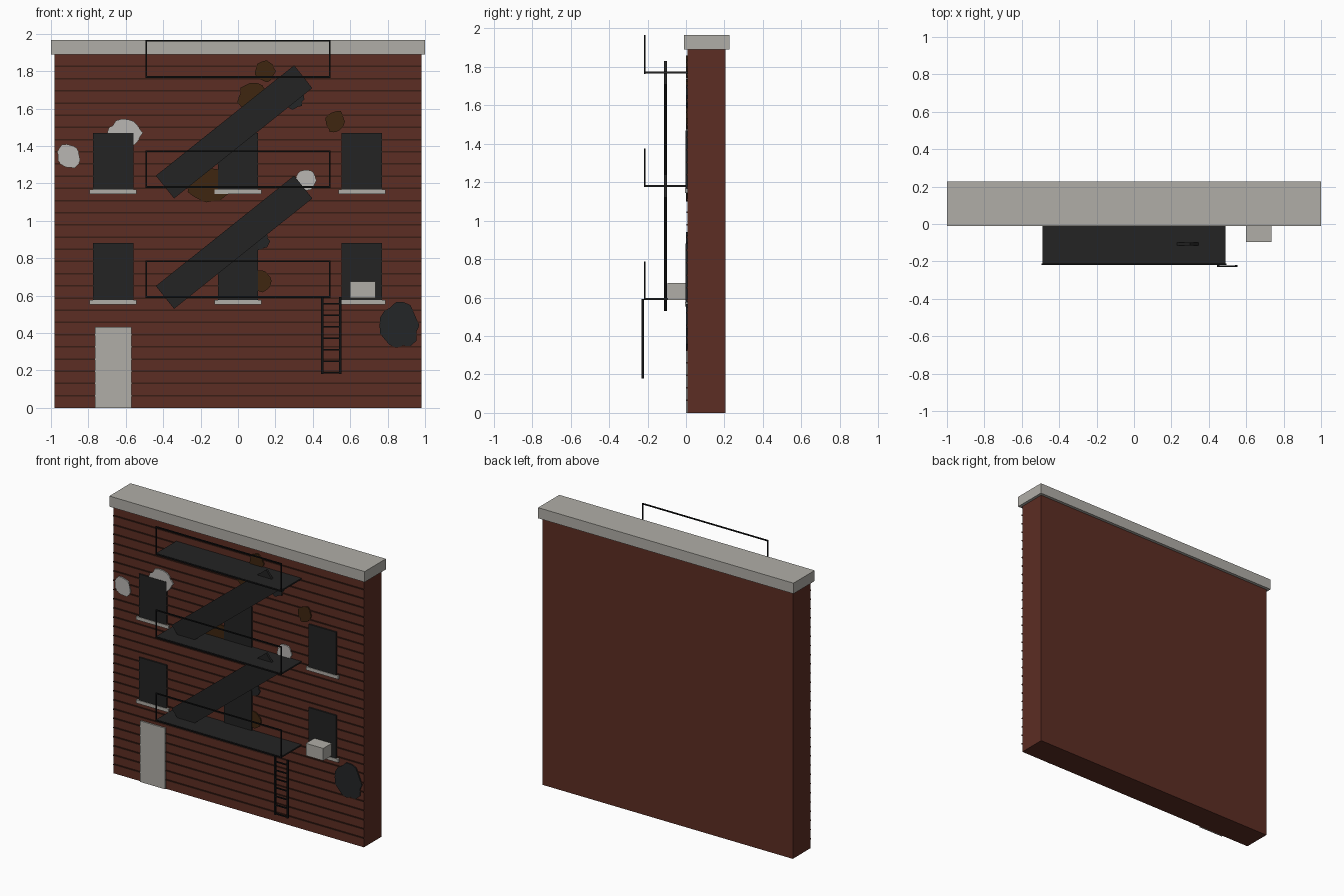
import bpy, math, random

if "Cube" in bpy.data.objects:
    bpy.data.objects.remove(bpy.data.objects["Cube"])

random.seed(4)


def srgb(r, g, b):
    f = lambda c: (c / 255 / 12.92) if c < 11 else ((c / 255 + 0.055) / 1.055) ** 2.4
    return (f(r), f(g), f(b), 1)


def material(name, rgb):
    m = bpy.data.materials.new(name)
    m.diffuse_color = srgb(*rgb)
    m.use_nodes = True
    m.node_tree.nodes["Principled BSDF"].inputs["Base Color"].default_value = m.diffuse_color
    return m


BRICK = material("brick_red", (92, 45, 35))
GROOVE = material("groove_brown", (56, 29, 21))
STONE = material("pale_stone", (176, 174, 167))
DARK = material("dark_charcoal", (35, 35, 35))
IRON = material("black_iron", (17, 18, 19))
STAIN = material("stain_brown", (62, 38, 16))
PLASTER = material("pale_plaster", (184, 182, 178))
SOOT = material("soot_grey", (36, 38, 39))


def mesh_object(name, verts, faces, mat):
    me = bpy.data.meshes.new(name)
    me.from_pydata(verts, [], faces)
    me.materials.append(mat)
    ob = bpy.data.objects.new(name, me)
    bpy.context.collection.objects.link(ob)
    return ob


def box(name, x0, x1, y0, y1, z0, z1, mat):
    v = [(x, y, z) for z in (z0, z1) for x, y in ((x0, y0), (x1, y0), (x1, y1), (x0, y1))]
    f = [(3, 2, 1, 0), (4, 5, 6, 7), (0, 1, 5, 4), (1, 2, 6, 5), (2, 3, 7, 6), (3, 0, 4, 7)]
    return mesh_object(name, v, f, mat)


def patch(name, x, z, rx, rz, mat, n=18):
    """Ragged flat blotch lying on the wall front."""
    ring = []
    for i in range(n):
        a = 2 * math.pi * i / n
        r = random.uniform(0.84, 1.06)
        ring.append((x + rx * r * math.cos(a), z + rz * r * math.sin(a)))
    v = [(px, 0.0005, pz) for px, pz in ring] + [(px, 0.0095, pz) for px, pz in ring]
    f = [tuple(range(n)), tuple(reversed(range(n, 2 * n)))]
    f += [(i, i + n, (i + 1) % n + n, (i + 1) % n) for i in range(n)]
    return mesh_object(name, v, f, mat)


# Wall, coping and brick course lines
box("brick_wall", -0.98, 0.98, 0.009, 0.205, 0, 1.89, BRICK)
box("coping", -1, 1, -0.011, 0.226, 1.89, 1.965, STONE)
for i in range(1, 29):
    z = i * 1.89 / 29
    box("course_line", -0.98, 0.98, 0.002, 0.0095, z - 0.004, z + 0.004, GROOVE)

# Windows with sills, and the door
for z in (0.575, 1.165):
    for x in (-0.668, 0, 0.662):
        box("window", x - 0.108, x + 0.108, -0.002, 0.0095, z, z + 0.305, DARK)
        box("sill", x - 0.126, x + 0.126, -0.006, 0.0095, z - 0.022, z + 0.002, STONE)
box("door", -0.765, -0.57, -0.001, 0.0095, 0, 0.432, STONE)

# Air conditioner in the lower right window
box("air_conditioner", 0.6, 0.735, -0.097, 0.005, 0.588, 0.675, STONE)

# Fire escape landings with front railings
for z in (0.592, 1.181, 1.77):
    box("landing", -0.49, 0.49, -0.215, 0.009, z - 0.005, z + 0.005, DARK)
    for x in (-0.49, 0.49):
        box("rail_post", x - 0.004, x + 0.004, -0.219, -0.211, z - 0.005, z + 0.195, IRON)
    box("top_rail", -0.494, 0.494, -0.219, -0.211, z + 0.187, z + 0.195, IRON)
    box("bottom_rail", -0.494, 0.494, -0.219, -0.211, z - 0.006, z + 0.004, IRON)

# Sloping stair panels between landings
for z in (0.885, 1.475):
    s = box("stair_flight", -0.473, 0.473, -0.008, 0.008, -0.078, 0.078, DARK)
    s.location = (-0.021, -0.107, z)
    s.rotation_euler.y = -math.radians(38.6)

# Drop ladder
for x in (0.45, 0.547):
    box("ladder_side", x - 0.006, x + 0.006, -0.231, -0.219, 0.18, 0.592, IRON)
for i in range(7):
    z = 0.187 + i * 0.0615
    box("ladder_rung", 0.45, 0.547, -0.229, -0.221, z - 0.004, z + 0.004, IRON)

# Bare plaster, stains and soot blotches on the brickwork
for x, z, rx, rz in ((-0.905, 1.345, 0.064, 0.07), (-0.605, 1.47, 0.095, 0.073),
                     (0.36, 1.215, 0.058, 0.06)):
    patch("plaster_patch", x, z, rx, rz, PLASTER)
for x, z, rx, rz in ((0.145, 1.8, 0.055, 0.06), (0.085, 1.66, 0.09, 0.075),
                     (0.52, 1.53, 0.055, 0.062), (-0.15, 1.19, 0.12, 0.1),
                     (0.12, 0.68, 0.058, 0.062)):
    patch("brown_stain", x, z, rx, rz, STAIN)
for x, z, rx, rz in ((0.865, 0.44, 0.11, 0.122), (0.3, 1.65, 0.052, 0.055),
                     (0.115, 0.89, 0.055, 0.05)):
    patch("soot_patch", x, z, rx, rz, SOOT)
